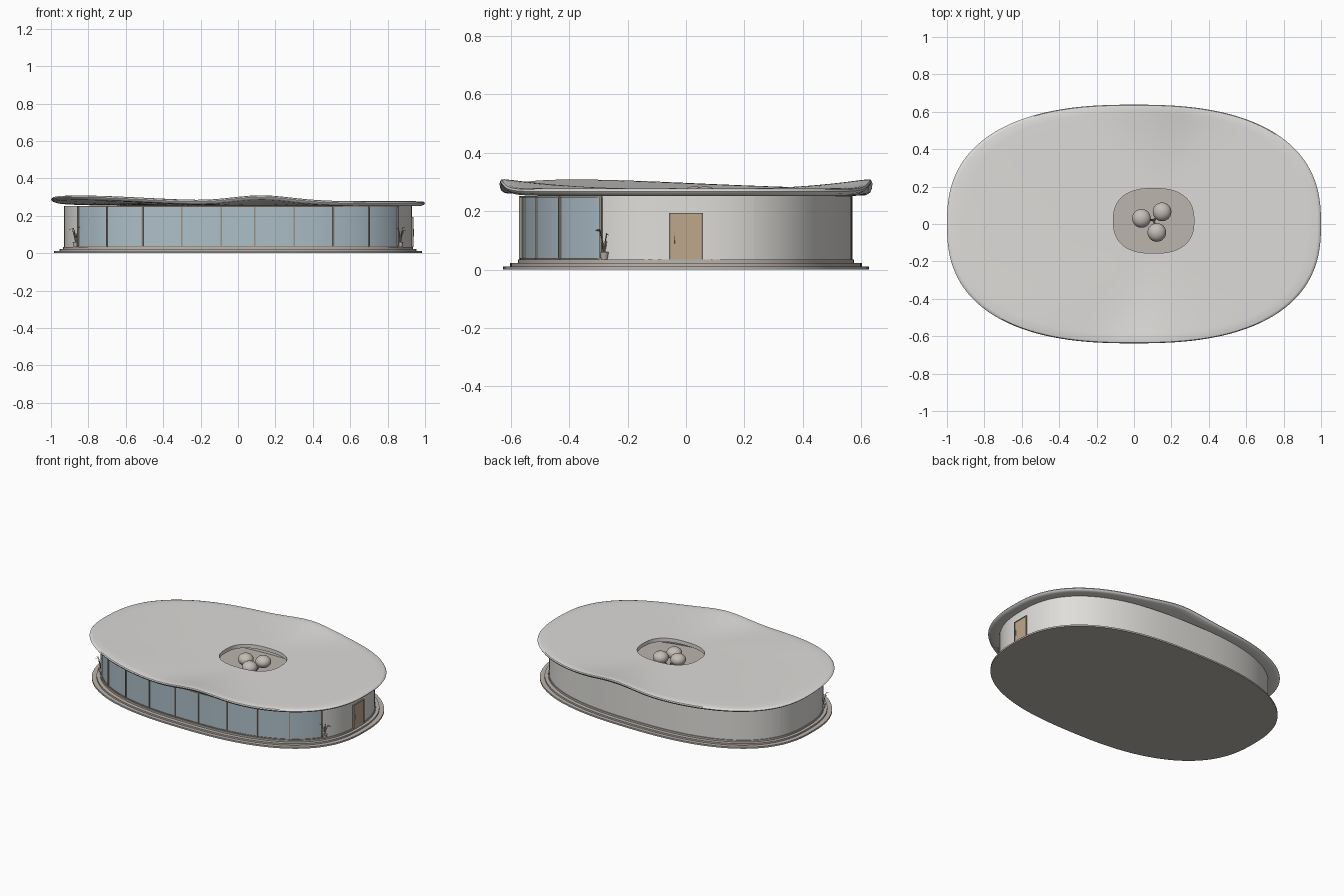
import bpy, bmesh
from math import cos, sin, pi, radians, atan2, degrees, exp, copysign
from mathutils import Vector

if "Cube" in bpy.data.objects:
    bpy.data.objects.remove(bpy.data.objects["Cube"])


def mat(name, r, g, b):
    m = bpy.data.materials.new(name)
    m.diffuse_color = (r, g, b, 1)
    m.use_nodes = True
    m.node_tree.nodes["Principled BSDF"].inputs["Base Color"].default_value = m.diffuse_color
    return m


STONE = mat("stone", 0.50, 0.46, 0.42)
PLASTER = mat("plaster", 0.74, 0.73, 0.70)
ROOF = mat("roof_white", 0.72, 0.71, 0.69)
GLASS = mat("glass", 0.42, 0.52, 0.58)
BRONZE = mat("bronze", 0.33, 0.29, 0.23)
WOOD = mat("wood", 0.52, 0.39, 0.26)
LEAF = mat("foliage", 0.55, 0.51, 0.46)


def oval(t, a, b, cx=0, cy=0):
    """Point on a rounded oval with half sizes a, b."""
    c, s = cos(t), sin(t)
    return Vector((cx + a * copysign(abs(c) ** 0.8, c), cy + b * copysign(abs(s) ** 0.8, s), 0))


def finish(bm, name, m, smooth=True):
    bmesh.ops.recalc_face_normals(bm, faces=bm.faces)
    me = bpy.data.meshes.new(name)
    bm.to_mesh(me)
    bm.free()
    ob = bpy.data.objects.new(name, me)
    bpy.context.collection.objects.link(ob)
    me.materials.append(m)
    if smooth:
        bpy.ops.object.select_all(action='DESELECT')
        ob.select_set(True)
        bpy.context.view_layer.objects.active = ob
        bpy.ops.object.shade_smooth_by_angle(angle=radians(40))
    return ob


def loft(name, loops, m, closed=True):
    """Skin a row of closed sections; closed joins last to first, else caps ends."""
    bm = bmesh.new()
    rows = [[bm.verts.new(p) for p in lp] for lp in loops]
    n, k = len(rows), len(rows[0])
    for i in range(n if closed else n - 1):
        a, b = rows[i], rows[(i + 1) % n]
        for j in range(k):
            bm.faces.new((a[j], a[(j + 1) % k], b[(j + 1) % k], b[j]))
    if not closed:
        bm.faces.new(rows[0])
        bm.faces.new(rows[-1])
    return finish(bm, name, m)


def slab(name, a, b, z0, z1, m, cx=0, cy=0, n=128):
    loops = [[oval(2 * pi * i / n, a, b, cx, cy) + Vector((0, 0, z)) for i in range(n)] for z in (z0, z1)]
    return loft(name, loops, m, closed=False)


def wall(name, d0, d1, z0, z1, m, inset=0.0, thick=0.02):
    """Curved wall following the plan from angle d0 to d1 (degrees)."""
    n = max(2, int(abs(d1 - d0) / 2.5))
    loops = []
    for i in range(n + 1):
        t = radians(d0 + (d1 - d0) * i / n)
        o = oval(t, 0.93 - inset, 0.57 - inset)
        q = oval(t, 0.93 - inset - thick, 0.57 - inset - thick)
        loops.append([Vector((p.x, p.y, z)) for p, z in ((o, z0), (o, z1), (q, z1), (q, z0))])
    return loft(name, loops, m, closed=False)


def box(name, c, size, m):
    bm = bmesh.new()
    bmesh.ops.create_cube(bm, size=1)
    for v in bm.verts:
        v.co = Vector([v.co[i] * size[i] + c[i] for i in range(3)])
    return finish(bm, name, m, False)


def stem(name, pts, r, m):
    cu = bpy.data.curves.new(name, 'CURVE')
    cu.dimensions = '3D'
    cu.bevel_depth, cu.bevel_resolution, cu.use_fill_caps = r, 1, True
    sp = cu.splines.new('POLY')
    sp.points.add(len(pts) - 1)
    for i, p in enumerate(pts):
        sp.points[i].co = (*p, 1)
        sp.points[i].radius = 1 - 0.6 * i / (len(pts) - 1)
    ob = bpy.data.objects.new(name, cu)
    cu.materials.append(m)
    bpy.context.collection.objects.link(ob)
    return ob


# stepped plinth
slab("base_step_lower", 0.985, 0.627, 0, 0.011, STONE)
slab("base_step_middle", 0.955, 0.602, 0.011, 0.022, STONE)
slab("base_floor", 0.935, 0.576, 0.022, 0.034, STONE)

# curved walls and front glazing
Z0, Z1 = 0.034, 0.252
wall("right_wall", -25, 19, Z0, Z1, PLASTER)
wall("back_wall", 19, 161, Z0, Z1, PLASTER)
wall("left_wall", 161, 205, Z0, Z1, PLASTER)
wall("front_glass", 205, 335, Z0, Z1, GLASS, inset=0.004, thick=0.008)
wall("glass_bottom_rail", 205, 335, Z0, Z0 + 0.005, BRONZE, thick=0.014)
wall("glass_top_rail", 205, 335, Z1 - 0.006, Z1, BRONZE, thick=0.014)
for i, x in enumerate((0.09, 0.30, 0.51, 0.70, 0.855)):
    y = -0.57 * (1 - (x / 0.93) ** 2.5) ** 0.4
    for side, s in (("right", 1), ("left", -1)):
        ob = box(f"mullion_{side}_{i}", (0, 0, 0), (0.007, 0.012, Z1 - Z0), BRONZE)
        ob.location = (s * x, y + 0.004, (Z0 + Z1) / 2)
        ob.rotation_euler.z = s * (0, 0.06, 0.2, 0.5, 0.9)[i]

# side door with frame and handles
box("side_door", (0.928, 0, 0.112), (0.014, 0.104, 0.156), WOOD)
for s in (-1, 1):
    box("door_jamb", (0.928, s * 0.055, 0.113), (0.02, 0.006, 0.158), BRONZE)
box("door_head", (0.928, 0, 0.192), (0.02, 0.116, 0.005), BRONZE)
stem("door_handle", [(0.939, -0.04, 0.09), (0.939, -0.04, 0.13)], 0.002, BRONZE)


# undulating roof with a courtyard opening
def lift(x, y):
    d = degrees(atan2(y, x)) % 360
    return sum(h * exp(-((d - c) / w) ** 2 / 2) for c, w, h in
               ((281, 14, 0.034), (79, 14, 0.034), (204, 25, 0.033)))


CX, CY = 0.105, 0.017
section = [(i / 10, 0.278) for i in range(10)]
section += [(0.975, 0.277), (0.992, 0.274), (1.0, 0.267), (0.992, 0.259), (0.97, 0.253)]
section += [(i / 10, 0.252) for i in range(9, -1, -1)]
N = 160
loops = []
for i in range(N):
    t = 2 * pi * i / N
    a, b = oval(t, 0.215, 0.173, CX, CY), oval(t, 1.0, 0.638)
    lp = []
    for s, z in section:
        p = a.lerp(b, s)
        p.z = z + lift(b.x, b.y) * s ** 2
        lp.append(p)
    loops.append(lp)
loft("roof", loops, ROOF)

# courtyard bed and tree
slab("courtyard_bed", 0.185, 0.155, 0.034, 0.037, STONE, CX, 0.02, 64)
for i, c in enumerate(((0.04, 0.03, 0.245), (0.15, 0.065, 0.245), (0.122, -0.045, 0.24))):
    bm = bmesh.new()
    bmesh.ops.create_uvsphere(bm, u_segments=24, v_segments=14, radius=0.05)
    for v in bm.verts:
        v.co = Vector((v.co.x, v.co.y, v.co.z * 0.8)) + Vector(c)
    finish(bm, f"tree_crown_{i}", LEAF)
    stem(f"tree_branch_{i}", [(CX, 0.02, 0.16), c], 0.006, BRONZE)
stem("tree_trunk", [(CX, 0.02, 0.034), (CX, 0.02, 0.2)], 0.009, BRONZE)

# potted plants at the ends of the glazing
for side, s in (("right", 1), ("left", -1)):
    px, py = s * 0.868, -0.28
    bm = bmesh.new()
    bmesh.ops.create_cone(bm, cap_ends=True, segments=20, radius1=0.011, radius2=0.016, depth=0.026)
    bmesh.ops.translate(bm, verts=bm.verts, vec=(px, py, 0.047))
    finish(bm, f"pot_{side}", STONE)
    for k in range(5):
        a = 2 * pi * k / 5 + 0.4
        pts = [(px + r * cos(a), py + r * sin(a), z) for r, z in
               ((0, 0.055), (0.008, 0.095), (0.02, 0.122 + 0.004 * k), (0.036, 0.118 + 0.005 * k))]
        stem(f"plant_{side}_{k}", pts, 0.0025, BRONZE)
